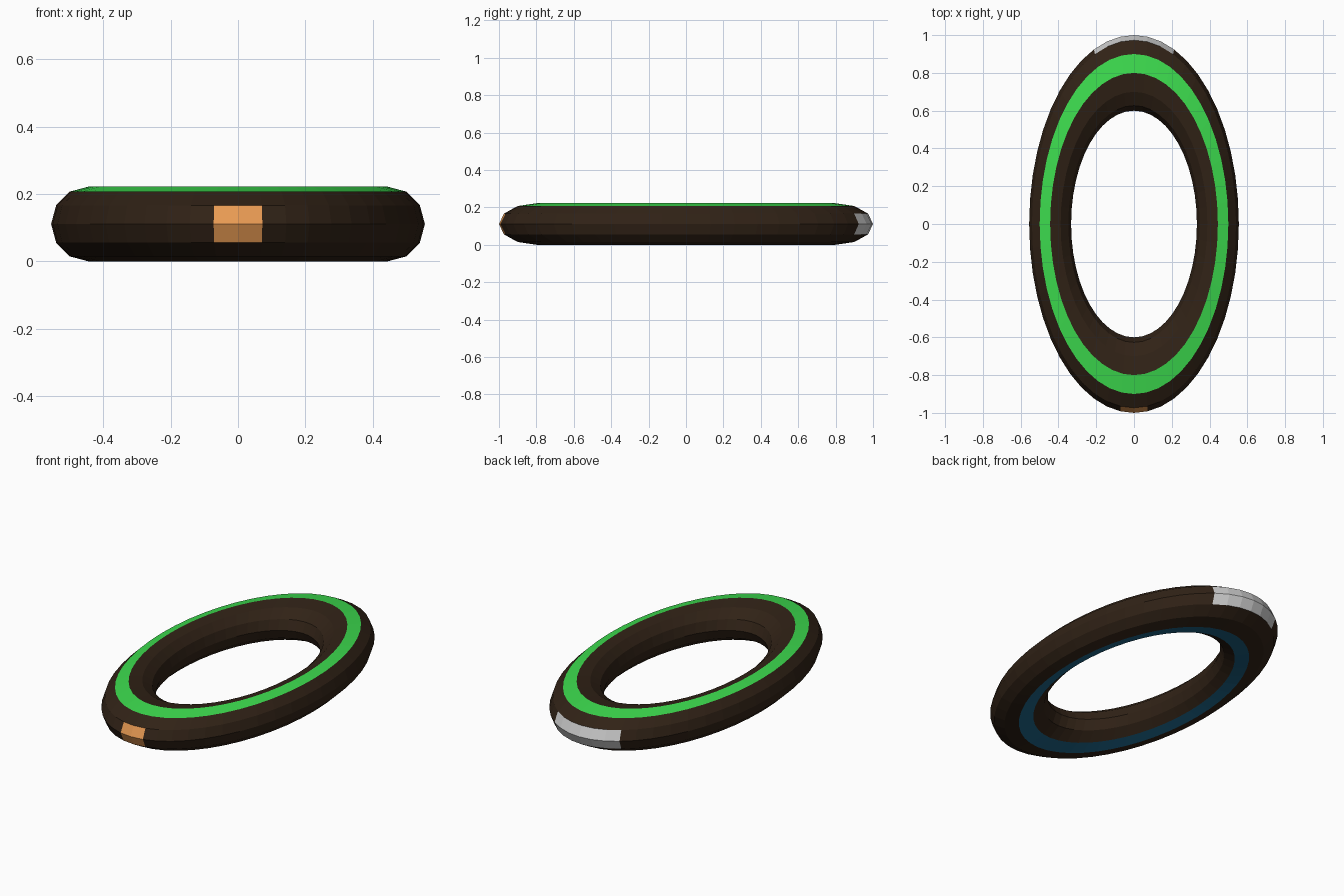
import bpy
from math import degrees, atan2, hypot

if "Cube" in bpy.data.objects:
    bpy.data.objects.remove(bpy.data.objects["Cube"])

MAJOR, MINOR = 0.8, 0.2
SQUASH = 0.555  # narrows the ring in x and flattens it in z

# Twelve-sided ring with 48 segments
bpy.ops.mesh.primitive_torus_add(major_radius=MAJOR, minor_radius=MINOR,
                                 major_segments=48, minor_segments=12)
ring = bpy.context.object
ring.name = "oval_ring"
mesh = ring.data

# Paint slots: body, upper stripe, lower stripe, front marker, rear marker
colours = {
    "dark_body": (0.03, 0.016, 0.008),
    "green_stripe": (0.045, 0.70, 0.075),
    "blue_stripe": (0.012, 0.13, 0.25),
    "orange_marker": (0.80, 0.32, 0.085),
    "silver_marker": (0.55, 0.55, 0.55),
}
mesh.materials.clear()
for name, rgb in colours.items():
    mat = bpy.data.materials.new(name)
    mat.diffuse_color = (*rgb, 1)
    mat.use_nodes = True
    mat.node_tree.nodes["Principled BSDF"].inputs["Base Color"].default_value = mat.diffuse_color
    mesh.materials.append(mat)


def paint_slot(c):
    """Choose the paint from the face's position around the ring and its section."""
    section = degrees(atan2(c.z, hypot(c.x, c.y) - MAJOR)) % 360
    from_front = abs(degrees(atan2(c.x, -c.y)))
    if 60 < section < 90:
        return 1
    if 240 < section < 270:
        return 2
    if section < 30 or section > 330:
        if from_front < 7.5:
            return 3
        if from_front > 157.5:
            return 4
    return 0


for face in mesh.polygons:
    face.material_index = paint_slot(face.center)
    face.use_smooth = False

# Squash into the low oval and rest it on the ground
for v in mesh.vertices:
    v.co.x *= SQUASH
    v.co.z = (v.co.z + MINOR) * SQUASH
mesh.update()
